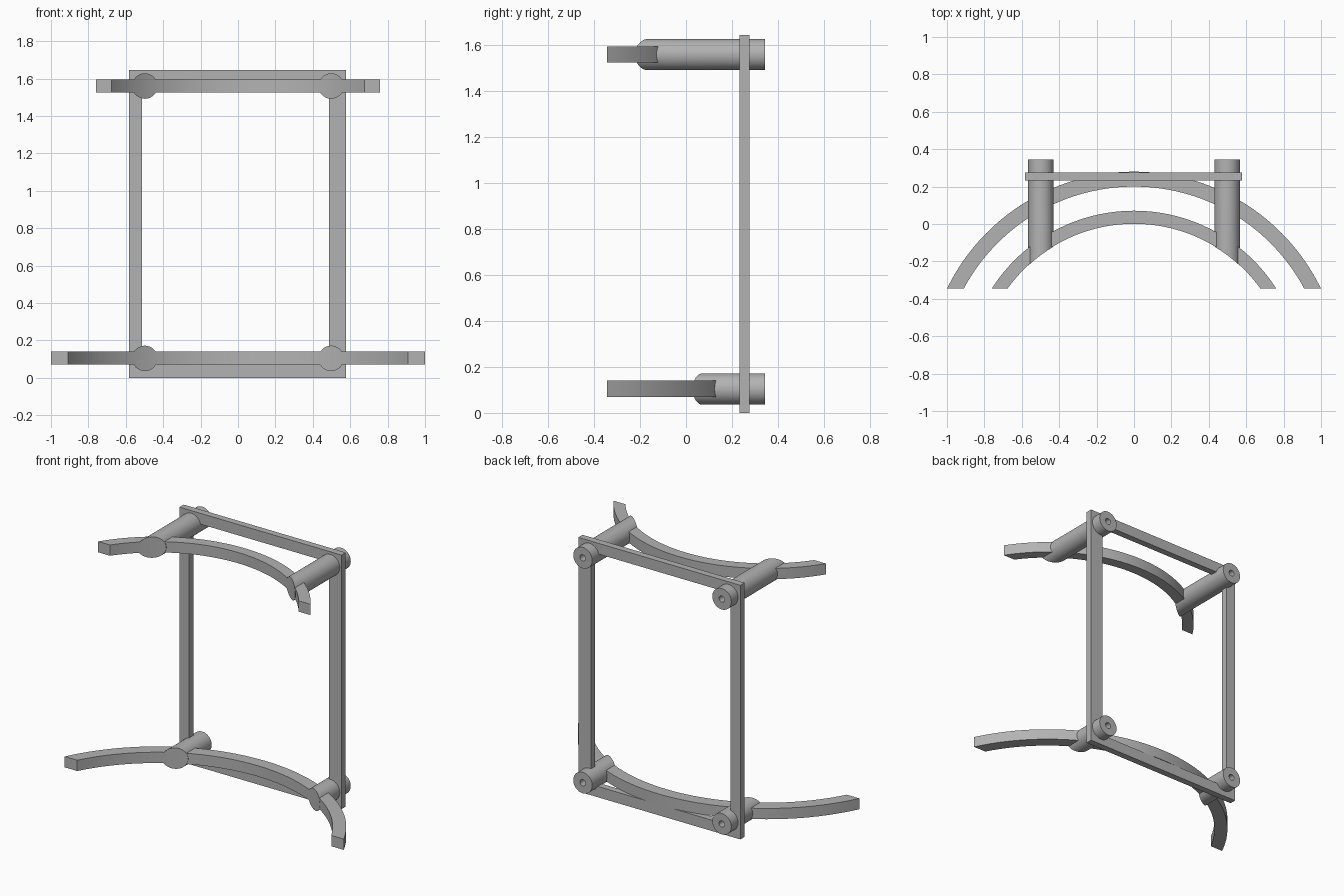
import bpy
import bmesh
from math import sin, cos, acos, sqrt, pi, radians

cube = bpy.data.objects.get("Cube")
if cube:
    bpy.data.objects.remove(cube, do_unlink=True)

grey = bpy.data.materials.new("plain grey")
grey.use_nodes = True
colour = (0.45, 0.45, 0.45, 1)
grey.diffuse_color = colour
grey.node_tree.nodes["Principled BSDF"].inputs["Base Color"].default_value = colour

ARC_CENTRE = -0.832   # y of the shared axis of both curved bands
FRONT, BACK = -0.345, 0.345


def finish(name, bm, smooth=True):
    bmesh.ops.recalc_face_normals(bm, faces=bm.faces)
    mesh = bpy.data.meshes.new(name)
    bm.to_mesh(mesh)
    bm.free()
    obj = bpy.data.objects.new(name, mesh)
    bpy.context.collection.objects.link(obj)
    mesh.materials.append(grey)
    if smooth:
        bpy.ops.object.select_all(action="DESELECT")
        obj.select_set(True)
        bpy.context.view_layer.objects.active = obj
        bpy.ops.object.shade_smooth_by_angle(angle=radians(30))
    return obj


def curved_band(name, inner, outer, z0, z1, steps=48):
    """Arc with a rectangular section, its ends cut flat at FRONT."""
    bm = bmesh.new()
    ends = {r: acos((FRONT - ARC_CENTRE) / r) for r in (inner, outer)}
    rings = []
    for i in range(steps + 1):
        t = 2 * i / steps - 1
        ring = []
        for r, z in ((inner, z0), (outer, z0), (outer, z1), (inner, z1)):
            a = t * ends[r]
            ring.append(bm.verts.new((r * sin(a), ARC_CENTRE + r * cos(a), z)))
        rings.append(ring)
    for a, b in zip(rings, rings[1:]):
        for k in range(4):
            m = (k + 1) % 4
            bm.faces.new((a[k], a[m], b[m], b[k]))
    bm.faces.new(rings[0])
    bm.faces.new(rings[-1])
    return finish(name, bm)


def standoff(name, x, z, band_radius, r=0.068, hole=0.02, depth=0.15, n=48):
    """Post along y: front follows the band, back has a small blind hole."""
    bm = bmesh.new()

    def ring(radius, y_at):
        verts = []
        for i in range(n):
            a = 2 * pi * i / n
            px = x + radius * cos(a)
            verts.append(bm.verts.new((px, y_at(px), z + radius * sin(a))))
        return verts

    def on_band(px):
        return ARC_CENTRE - 0.002 + sqrt(band_radius ** 2 - px ** 2)

    rings = [ring(r, on_band), ring(r, lambda px: BACK),
             ring(hole, lambda px: BACK), ring(hole, lambda px: BACK - depth)]
    for a, b in zip(rings, rings[1:]):
        for i in range(n):
            j = (i + 1) % n
            bm.faces.new((a[i], a[j], b[j], b[i]))
    bm.faces.new(rings[-1])
    # curved front cap in upright strips
    f = rings[0]
    for i in range(n // 2):
        corners = [f[i], f[i + 1], f[n - i - 1], f[(n - i) % n]]
        bm.faces.new(list(dict.fromkeys(corners)))
    return finish(name, bm)


def rectangular_frame(name, outer, inner, y0, y1):
    """Upright rectangular ring; outer and inner are (x0, z0, x1, z1)."""
    bm = bmesh.new()

    def loop(box, y):
        x0, z0, x1, z1 = box
        return [bm.verts.new((x, y, z))
                for x, z in ((x0, z0), (x1, z0), (x1, z1), (x0, z1))]

    loops = [loop(outer, y0), loop(outer, y1), loop(inner, y1), loop(inner, y0)]
    for a, b in zip(loops, loops[1:] + loops[:1]):
        for k in range(4):
            m = (k + 1) % 4
            bm.faces.new((a[k], a[m], b[m], b[k]))
    return finish(name, bm, smooth=False)


# back frame
rectangular_frame("back_frame", (-0.583, 0, 0.578, 1.645),
                  (-0.513, 0.07, 0.487, 1.575), 0.233, 0.276)

# two curved bands, each carried by a pair of posts
for level, inner, outer, z in (("lower", 1.032, 1.112, 0.104),
                               ("upper", 0.833, 0.903, 1.56)):
    curved_band(level + "_curved_band", inner, outer, z - 0.034, z + 0.036)
    for side, s in (("left", 1), ("right", -1)):
        standoff(f"{level}_{side}_post", s * 0.498, z, inner)
